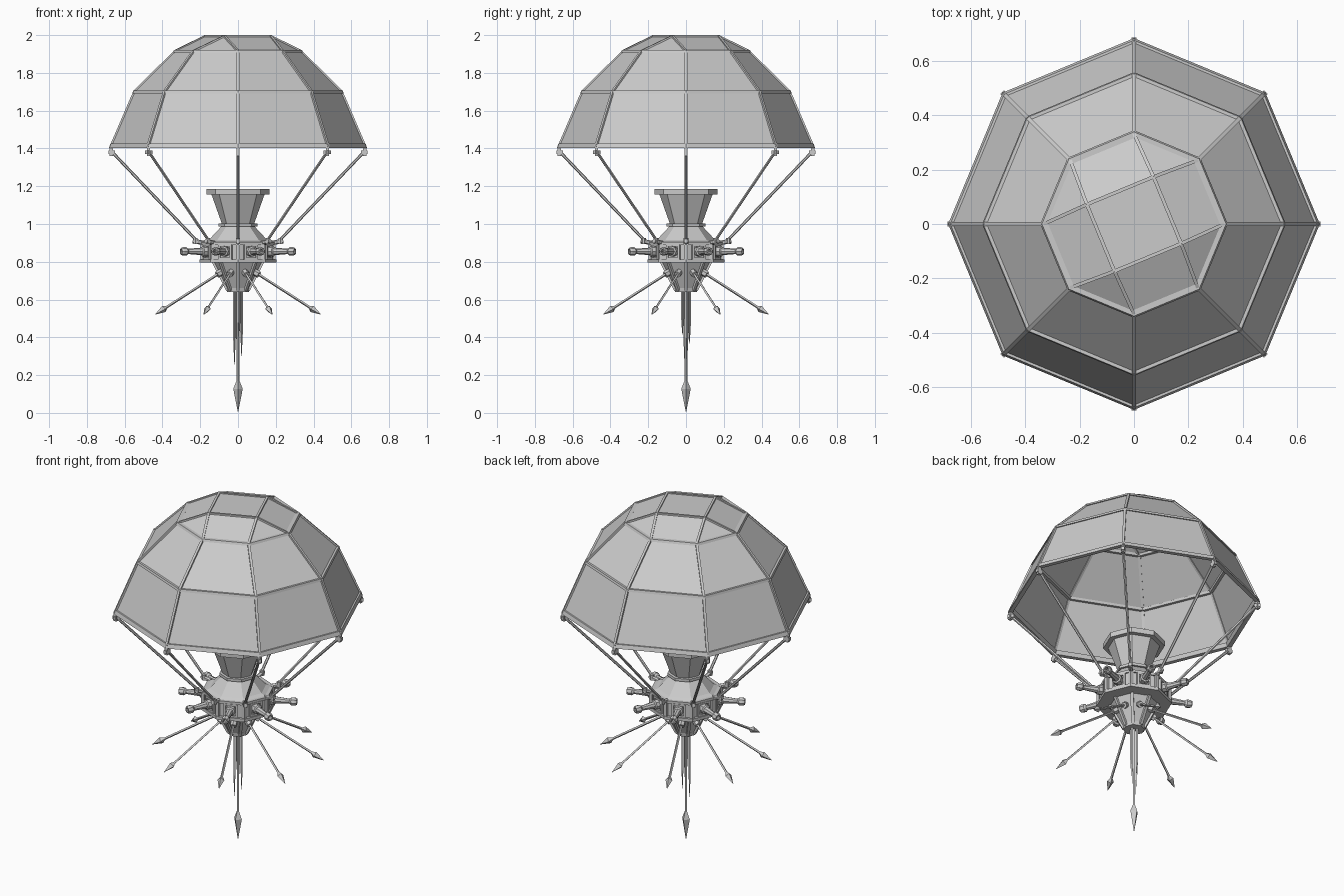
import bpy, bmesh, math
from mathutils import Vector, Matrix

if "Cube" in bpy.data.objects:
    bpy.data.objects.remove(bpy.data.objects["Cube"])

UP = Vector((0, 0, 1))


def finish(name, bm):
    bmesh.ops.remove_doubles(bm, verts=bm.verts, dist=1e-5)
    bmesh.ops.recalc_face_normals(bm, faces=bm.faces)
    mesh = bpy.data.meshes.new(name)
    bm.to_mesh(mesh)
    bm.free()
    obj = bpy.data.objects.new(name, mesh)
    bpy.context.collection.objects.link(obj)
    return obj


def lathe(name, profile, n=8, origin=(0, 0, 0), direction=UP, closed=False, phase=0.0):
    """Turn (radius, height) points around an axis with n flat sides."""
    d = Vector(direction).normalized()
    rot = Matrix.Identity(4) if d.z > 0.9999 else d.to_track_quat('Z', 'Y').to_matrix().to_4x4()
    m = Matrix.Translation(Vector(origin)) @ rot
    bm = bmesh.new()
    rings = [[bm.verts.new(m @ Vector((r * math.cos(phase + i * math.tau / n),
                                       r * math.sin(phase + i * math.tau / n), h)))
              for i in range(n)] for r, h in profile]
    pairs = list(zip(rings, rings[1:])) + ([(rings[-1], rings[0])] if closed else [])
    for a, b in pairs:
        for i in range(n):
            j = (i + 1) % n
            bm.faces.new((a[i], a[j], b[j], b[i]))
    return finish(name, bm)


def beam(name, a, b, r, n=4):
    a, b = Vector(a), Vector(b)
    length = (b - a).length
    return lathe(name, [(0, 0), (r, 0), (r, length), (0, length)], n, a, b - a, phase=math.pi / n)


def polar(r, deg, z):
    t = math.radians(deg)
    return Vector((r * math.cos(t), r * math.sin(t), z))


def band(name, r0, r1, z0, z1, slope=0.0):
    return lathe(name, [(r0, z0), (r1, z0), (r1 - slope, z1), (r0 - slope, z1)], closed=True)


def spike(name, origin, direction, length, rod, head_r, head_len):
    neck = length - head_len
    lathe(name, [(0, 0), (rod, 0), (rod, neck), (head_r, neck + head_len * 0.25), (0, length)],
          4, origin, direction)


# Canopy panels: three octagon rings closed by a twisted square crown
RINGS = [(0.675, 1.405), (0.548, 1.70), (0.332, 1.915)]
CROWN = [polar(0.188, 67.5 + 90 * k, 1.993) for k in range(4)]
bm = bmesh.new()
rv = [[bm.verts.new(polar(r, 45 * i, z)) for i in range(8)] for r, z in RINGS]
for a, b in zip(rv, rv[1:]):
    for i in range(8):
        j = (i + 1) % 8
        bm.faces.new((a[i], a[j], b[j], b[i]))
cv = [bm.verts.new(p) for p in CROWN]
bm.faces.new(cv)
top = rv[2]
for k in range(4):
    i = 1 + 2 * k
    bm.faces.new((top[i % 8], top[(i + 1) % 8], cv[k]))
    bm.faces.new((top[(i + 1) % 8], top[(i + 2) % 8], cv[(k + 1) % 4], cv[k]))
finish("canopy_panels", bm)

# Canopy frame
band("canopy_rim", 0.658, 0.684, 1.402, 1.425, 0.008)
band("canopy_middle_ring", 0.535, 0.559, 1.692, 1.706, 0.004)
band("canopy_upper_ring", 0.322, 0.345, 1.909, 1.922, 0.006)
for i in range(8):
    for (r0, z0), (r1, z1) in zip(RINGS, RINGS[1:]):
        beam("canopy_rib", polar(r0, 45 * i, z0), polar(r1, 45 * i, z1), 0.010)
for k in range(4):
    beam("crown_edge", CROWN[k], CROWN[(k + 1) % 4], 0.009)
    for a in (45, 90):
        beam("crown_rib", polar(0.332, a + 90 * k, 1.915), CROWN[k], 0.009)

# Open funnel of the burner
lathe("burner_funnel", [(0.085, 0.985), (0.085, 1.0), (0.14, 1.155), (0.167, 1.155), (0.167, 1.185),
                        (0.145, 1.185), (0.125, 1.15), (0.07, 1.0), (0, 1.0)])
band("funnel_collar", 0.06, 0.102, 0.986, 1.002)

# Gondola hull: roof, gun deck, tapered keel
lathe("gondola_hull", [(0, 0.99), (0.085, 0.99), (0.155, 0.915), (0.188, 0.90), (0.188, 0.80),
                       (0.13, 0.80), (0.055, 0.65), (0, 0.65)])
band("deck_top_rail", 0.17, 0.197, 0.89, 0.905)
band("deck_floor_rail", 0.13, 0.205, 0.795, 0.813)
lathe("keel_cap", [(0, 0.64), (0.058, 0.64), (0.062, 0.662), (0, 0.662)])

# Corner parts: posts, keel ribs, suspension rods
for i in range(8):
    a = 45 * i
    beam("deck_post", polar(0.188, a, 0.80), polar(0.188, a, 0.90), 0.014)
    beam("keel_rib", polar(0.13, a, 0.80), polar(0.055, a, 0.65), 0.012)
    beam("suspension_rod", polar(0.215, a, 0.908), polar(0.675, a, 1.39), 0.008, 6)
    beam("rod_peg", polar(0.18, a, 0.90), polar(0.24, a, 0.91), 0.012, 6)
    beam("rod_peg_tip", polar(0.225, a, 0.895), polar(0.225, a, 0.925), 0.013, 6)
    beam("rod_foot", polar(0.65, a, 1.379), polar(0.686, a, 1.379), 0.013)
    beam("rod_clamp", polar(0.67, a, 1.36), polar(0.67, a, 1.405), 0.013)

# Facet parts: gun ports, cannons, outer spikes
for i in range(8):
    a = 22.5 + 45 * i
    out = polar(1, a, 0)
    lathe("gun_port", [(0.040, 0), (0.056, 0), (0.056, 0.014), (0.040, 0.014)], 4,
          polar(0.170, a, 0.852), out, True, math.pi / 4)
    lathe("cannon", [(0, 0), (0.028, 0), (0.028, 0.035), (0.020, 0.04), (0.014, 0.118),
                     (0.023, 0.128), (0.023, 0.148), (0.018, 0.158), (0.011, 0.158),
                     (0.011, 0.12), (0, 0.12)], 8, polar(0.168, a, 0.855), out)
    start, tip = polar(0.085, a, 0.752), polar(0.476, a, 0.52)
    beam("spike_socket", start, start.lerp(tip, 0.09), 0.018, 6)
    spike("outer_spike", start, tip - start, (tip - start).length, 0.007, 0.019, 0.08)

# Long central spike with a cluster of needles
DOWN = Vector((0, 0, -1))
spike("central_spike", (0, 0, 0.65), DOWN, 0.65, 0.008, 0.025, 0.17)
for a, end in ((200, 0.23), (20, 0.28), (110, 0.35), (290, 0.40)):
    lathe("keel_needle", [(0, 0), (0.007, 0), (0.007, (0.65 - end) * 0.6), (0, 0.65 - end)], 4,
          polar(0.02, a, 0.65), DOWN)
